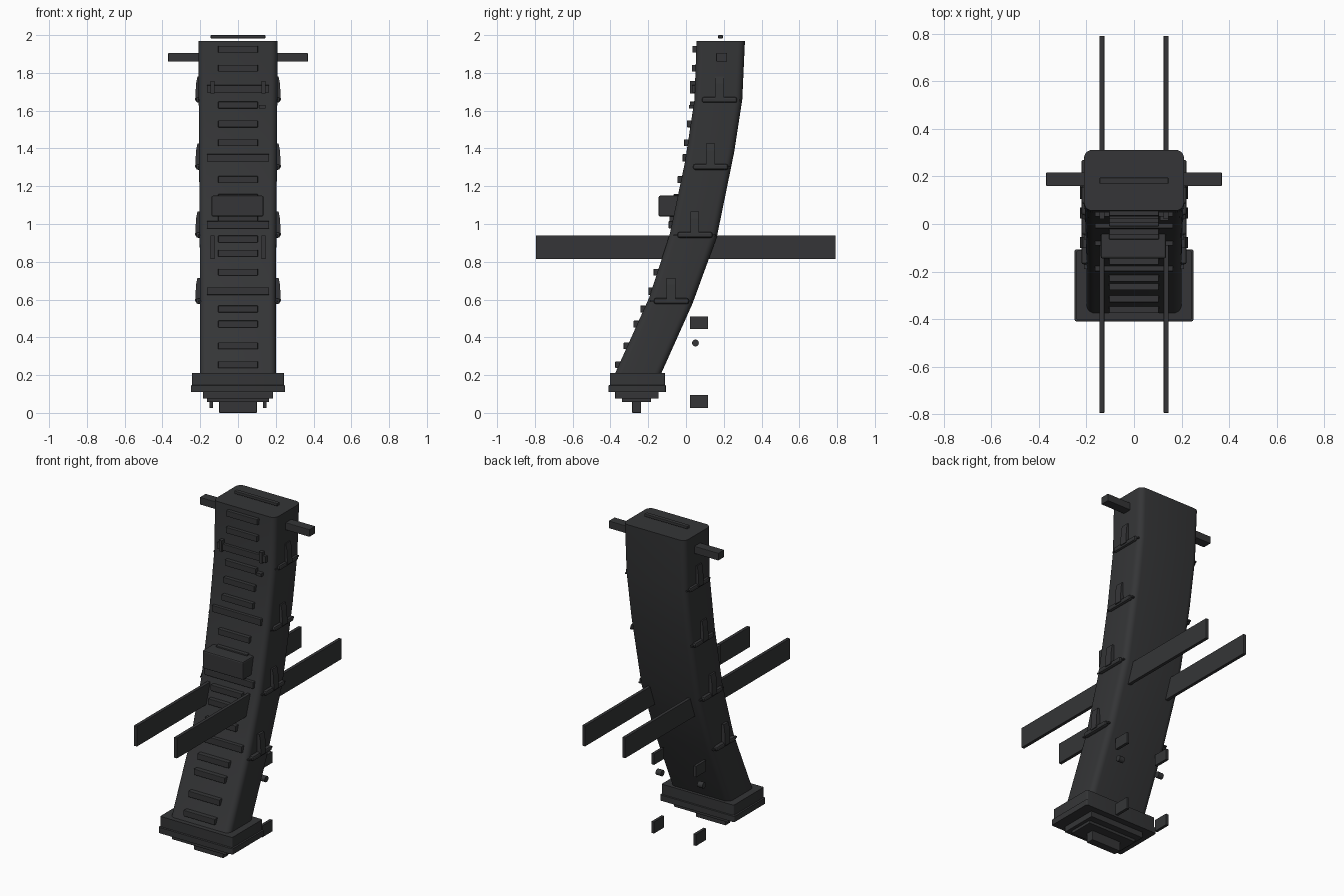
import bpy, bmesh, math

if "Cube" in bpy.data.objects:
    bpy.data.objects.remove(bpy.data.objects["Cube"])

MAT = bpy.data.materials.new("dark_polymer")
MAT.diffuse_color = (0.035, 0.036, 0.038, 1)
MAT.use_nodes = True
MAT.node_tree.nodes["Principled BSDF"].inputs["Base Color"].default_value = MAT.diffuse_color


def finish(name, bm, bevel=0.0, smooth=False):
    bmesh.ops.recalc_face_normals(bm, faces=bm.faces[:])
    me = bpy.data.meshes.new(name)
    bm.to_mesh(me)
    bm.free()
    ob = bpy.data.objects.new(name, me)
    bpy.context.collection.objects.link(ob)
    me.materials.append(MAT)
    if bevel:
        m = ob.modifiers.new("bevel", 'BEVEL')
        m.width, m.segments = bevel, 2
    if smooth:
        bpy.ops.object.select_all(action='DESELECT')
        ob.select_set(True)
        bpy.context.view_layer.objects.active = ob
        bpy.ops.object.shade_smooth_by_angle(angle=math.radians(30))
    return ob


def box(name, x, y, z, bevel=0.0):
    bm = bmesh.new()
    bmesh.ops.create_cube(bm, size=1)
    for v in bm.verts:
        for i, r in enumerate((x, y, z)):
            v.co[i] = r[0] if v.co[i] < 0 else r[1]
    return finish(name, bm, bevel)


def ring(hw, y0, y1, r, n=5):
    """Rounded rectangle outline in x and y."""
    pts = []
    for k, (cx, cy) in enumerate(((hw - r, y1 - r), (r - hw, y1 - r),
                                  (r - hw, y0 + r), (hw - r, y0 + r))):
        for i in range(n + 1):
            a = math.pi / 2 * (k + i / n)
            pts.append((cx + r * math.cos(a), cy + r * math.sin(a)))
    return pts


def loft(name, sections):
    """sections: (half width, front y, back y, front z, back z, radius)"""
    bm = bmesh.new()
    rows = []
    for hw, y0, y1, z0, z1, r in sections:
        rows.append([bm.verts.new((x, y, z0 + (z1 - z0) * (y - y0) / (y1 - y0)))
                     for x, y in ring(hw, y0, y1, r)])
    n = len(rows[0])
    for a, b in zip(rows, rows[1:]):
        for i in range(n):
            bm.faces.new((a[i], a[(i + 1) % n], b[(i + 1) % n], b[i]))
    bm.faces.new(rows[0][::-1])
    bm.faces.new(rows[-1])
    return finish(name, bm, smooth=True)


# Curved magazine body
SPINE = [(0.20, -0.375, -0.135, 0.21, 0.20), (0.2, -0.195, 0.035, 0.61, 0.58),
         (0.203, -0.085, 0.163, 0.95, 0.93), (0.206, -0.005, 0.255, 1.33, 1.38),
         (0.208, 0.045, 0.298, 1.66, 1.66), (0.21, 0.056, 0.312, 1.97, 1.97)]
loft("magazine_body", [s + (0.035,) for s in SPINE])


def front_y(z):
    for a, b in zip(SPINE, SPINE[1:]):
        if z <= b[3]:
            t = (z - a[3]) / (b[3] - a[3])
            return a[1] + t * (b[1] - a[1])
    return SPINE[-1][1]


# Front grip ribs
for i, z in enumerate((0.255, 0.355, 0.47, 0.55, 0.745, 0.845, 0.92, 1.03, 1.14,
                       1.235, 1.43, 1.53, 1.63, 1.825, 1.925)):
    y = front_y(z)
    box(f"grip_rib_{i}", (-0.105, 0.105), (y - 0.02, y + 0.02), (z - 0.018, z + 0.018), 0.003)
for i, z in enumerate((0.645, 0.995, 1.35, 1.715)):
    y = front_y(z)
    box(f"wide_rib_{i}", (-0.165, 0.165), (y - 0.016, y + 0.02), (z - 0.02, z + 0.02), 0.003)

# Front block
box("front_block", (-0.14, 0.135), (-0.145, -0.03), (1.04, 1.15), 0.008)

# Upper cross bar and top strip
box("upper_cross_bar", (-0.37, 0.37), (0.16, 0.217), (1.86, 1.905), 0.003)
box("top_strip", (-0.145, 0.145), (0.17, 0.195), (1.983, 2.0), 0.003)
box("front_pin", (0.11, 0.145), (0.015, 0.06), (1.612, 1.63))

# Base plate and stepped underside
loft("base_plate", [(0.25, -0.41, -0.107, 0.11, 0.11, 0.008),
                    (0.25, -0.41, -0.107, 0.145, 0.145, 0.008),
                    (0.243, -0.403, -0.112, 0.148, 0.148, 0.008),
                    (0.243, -0.403, -0.112, 0.21, 0.21, 0.008)])
box("base_step_upper", (-0.185, 0.185), (-0.375, -0.145), (0.075, 0.112), 0.003)
box("base_step_lower", (-0.165, 0.165), (-0.34, -0.185), (0.058, 0.08), 0.003)
box("base_foot", (-0.1, 0.1), (-0.285, -0.238), (0, 0.065), 0.003)

for s, side in ((1, "right"), (-1, "left")):
    def mirrored(a, b):
        return tuple(sorted((s * a, s * b)))

    # Long blades passing through the body
    box(f"long_blade_{side}", mirrored(0.125, 0.145), (-0.795, 0.792), (0.815, 0.94), 0.002)

    # Loose tabs and round pin behind the base
    for tag, z in (("upper", (0.443, 0.51)), ("lower", (0.025, 0.095))):
        box(f"rear_tab_{tag}_{side}", mirrored(0.133, 0.15), (0.02, 0.117), z)
    bpy.ops.mesh.primitive_cylinder_add(vertices=20, radius=0.018, depth=0.035,
                                        location=(s * 0.14, 0.05, 0.37),
                                        rotation=(0, math.pi / 2, 0))
    pin = bpy.context.object
    pin.name = f"rear_pin_{side}"
    pin.data.materials.append(MAT)

    # Small uprights on the top wide rib
    box(f"front_upright_{side}", mirrored(0.125, 0.145), (0.022, 0.06), (1.69, 1.757))

    # Inverted T tabs: flat foot and tapering stem
    for i, (y, z) in enumerate(((-0.08, 0.59), (0.045, 0.94), (0.128, 1.3), (0.175, 1.655))):
        box(f"side_foot_{side}_{i}", mirrored(0.19, 0.222), (y - 0.09, y + 0.095),
            (z - 0.013, z + 0.017), 0.01)
        bm = bmesh.new()
        verts = {}
        for dy in (-0.022, 0.025):
            verts[dy] = [bm.verts.new((s * x, y + dy, z + dz)) for x, dz in
                         ((0.19, 0), (0.227, 0), (0.222, 0.09), (0.215, 0.125), (0.19, 0.125))]
        a, b = verts.values()
        bm.faces.new(a)
        bm.faces.new(b[::-1])
        for k in range(5):
            bm.faces.new((a[k], b[k], b[(k + 1) % 5], a[(k + 1) % 5]))
        finish(f"side_stem_{side}_{i}", bm)
        # Seam line running across the side panel
        box(f"side_seam_{side}_{i}", mirrored(0.195, 0.211), (y - 0.11, y + 0.11),
            (z - 0.004, z + 0.004))
